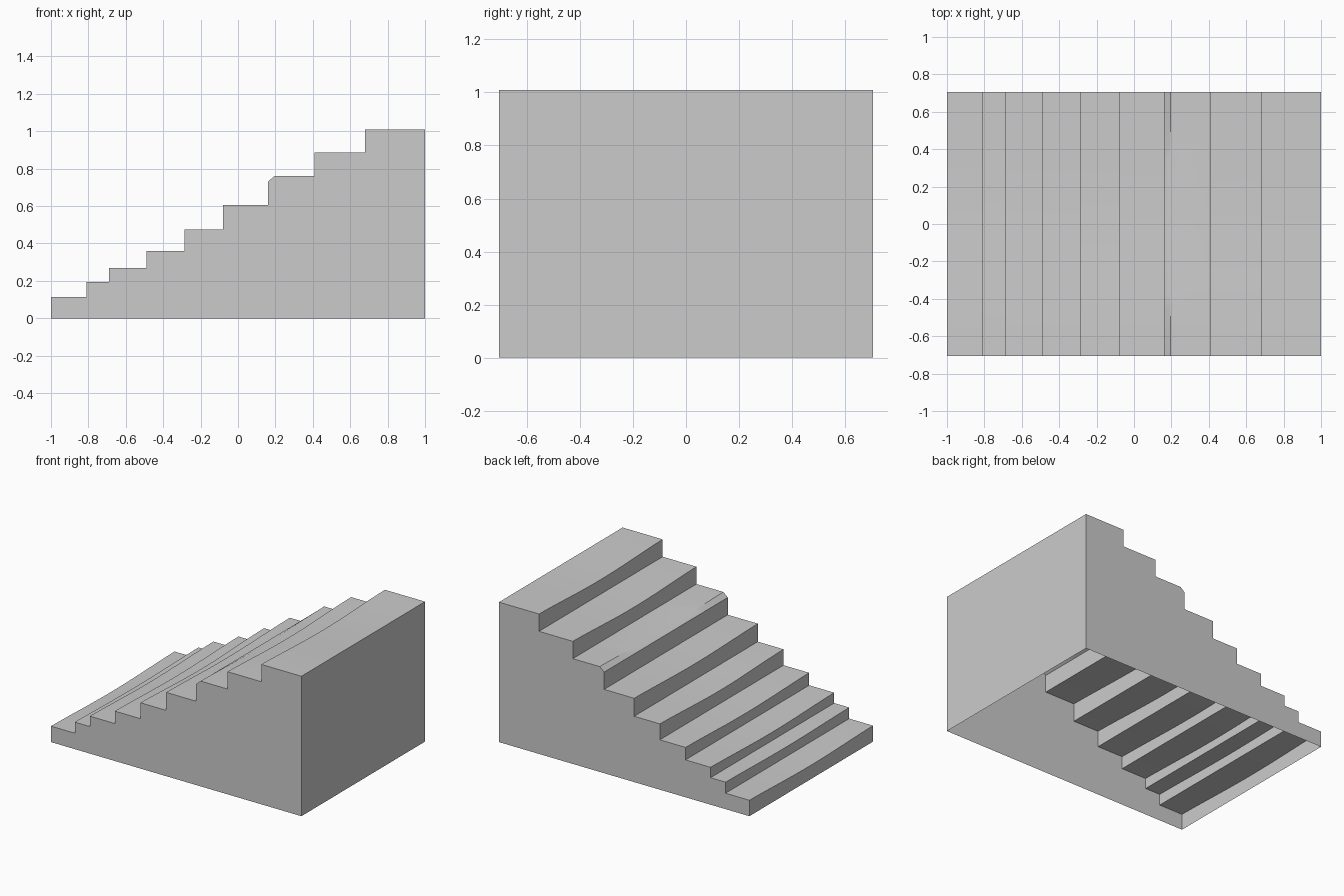
import bpy
import bmesh
from math import cos, pi

cube = bpy.data.objects.get("Cube")
if cube:
    bpy.data.objects.remove(cube, do_unlink=True)

# Stone material
stone = bpy.data.materials.new("grey stone")
stone.use_nodes = True
stone.diffuse_color = (0.6, 0.6, 0.6, 1)
stone.node_tree.nodes["Principled BSDF"].inputs["Base Color"].default_value = (0.6, 0.6, 0.6, 1)

HALF = 0.705
COLUMNS = 16
# Each step: riser position, tread height, depth of wear at the nosing
STEPS = [(-1, 0.115, 0.015), (-0.81, 0.195, 0.01), (-0.69, 0.27, 0.015),
         (-0.49, 0.36, 0.015), (-0.285, 0.475, 0.02), (-0.08, 0.605, 0.015),
         (0.16, 0.76, 0.015), (0.41, 0.885, 0.02), (0.68, 1.01, 0.02)]
CHIPPED = 6

# Profile of the flight, as (x, z, wear) points
profile = [(-1, 0, 0)]
for i, (x, z, wear) in enumerate(STEPS):
    end = STEPS[i + 1][0] if i + 1 < len(STEPS) else 1
    if i == CHIPPED:
        profile += [(x, z - 0.03, 0), (x + 0.035, z, wear)]
    else:
        profile.append((x, z, wear))
    profile.append((end, z, 0))
profile.append((1, 0, 0))


def worn(y):
    """Hollow in the middle of the treads, fading to nothing at the sides."""
    return (0.5 + 0.5 * cos(pi * y / HALF)) ** 0.8


# Open-bottomed shell: treads, risers and the tall end
bm = bmesh.new()
rows = []
for x, z, wear in profile:
    row = []
    for j in range(COLUMNS + 1):
        y = -HALF + 2 * HALF * j / COLUMNS
        row.append(bm.verts.new((x, y, z - wear * worn(y))))
    rows.append(row)
for a, b in zip(rows, rows[1:]):
    for j in range(COLUMNS):
        bm.faces.new((a[j], a[j + 1], b[j + 1], b[j]))

# Stepped side walls
bm.faces.new([row[0] for row in rows])
bm.faces.new([row[-1] for row in reversed(rows)])
bmesh.ops.recalc_face_normals(bm, faces=bm.faces[:])
if sum(f.normal.z for f in bm.faces) < 0:
    bmesh.ops.reverse_faces(bm, faces=bm.faces[:])

mesh = bpy.data.meshes.new("staircase")
bm.to_mesh(mesh)
bm.free()
mesh.materials.append(stone)
stairs = bpy.data.objects.new("staircase", mesh)
bpy.context.collection.objects.link(stairs)

bpy.ops.object.select_all(action='DESELECT')
stairs.select_set(True)
bpy.context.view_layer.objects.active = stairs
bpy.ops.object.shade_smooth_by_angle(angle=pi / 6)
